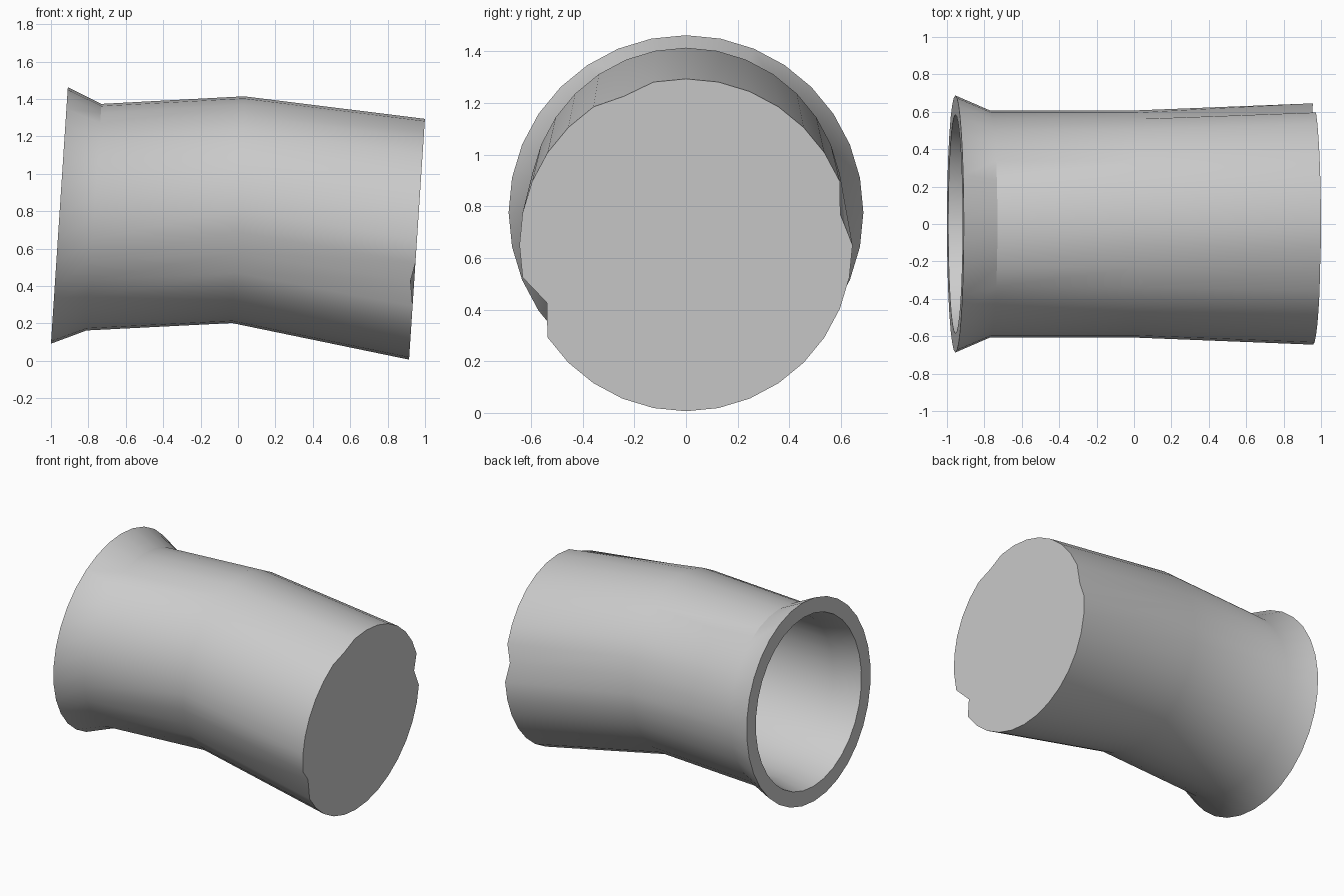
import bpy, bmesh, math
from mathutils import Vector

if "Cube" in bpy.data.objects:
    bpy.data.objects.remove(bpy.data.objects["Cube"])

SIDES = 32


def ring(bm, x, z, r, tilt, dents=None):
    """Loop of vertices around the pipe axis, leaning forward by tilt degrees."""
    t = math.radians(tilt)
    up = Vector((math.sin(t), 0, math.cos(t)))
    verts = []
    for i in range(SIDES):
        a = 2 * math.pi * i / SIDES
        scale, push = (dents or {}).get(i, (1, 0))
        p = Vector((x - push, 0, z)) + scale * r * (up * math.cos(a) + Vector((0, math.sin(a), 0)))
        verts.append(bm.verts.new(p))
    return verts


def bridge(bm, a, b):
    for i in range(SIDES):
        j = (i + 1) % SIDES
        bm.faces.new((a[i], a[j], b[j], b[i]))


bm = bmesh.new()

# chipped corners of the closed end: index -> (radius scale, setback)
chips = {7: (0.945, 0.012), 22: (0.905, 0.02), 30: (0.97, 0.0)}

# inner bore, flared mouth, bent outer wall
sections = [
    (0.935, 0.655, 0.570, 3.77, None),
    (0.0, 0.808, 0.540, 3.0, None),
    (-0.77, 0.768, 0.540, 3.77, None),
    (-0.955, 0.777, 0.585, 3.77, None),
    (-0.955, 0.777, 0.687, 3.77, None),
    (-0.77, 0.768, 0.607, 3.77, None),
    (0.0, 0.808, 0.607, 3.0, None),
    (0.957, 0.65, 0.645, 3.77, chips),
]
rings = [ring(bm, *s) for s in sections]
for a, b in zip(rings, rings[1:]):
    bridge(bm, a, b)

# bottom of the bore and closed end
bm.faces.new(rings[0])
bm.faces.new(rings[-1])
bmesh.ops.recalc_face_normals(bm, faces=bm.faces[:])

mesh = bpy.data.meshes.new("bent_pipe_socket")
bm.to_mesh(mesh)
bm.free()
pipe = bpy.data.objects.new("bent_pipe_socket", mesh)
bpy.context.collection.objects.link(pipe)
bpy.context.view_layer.objects.active = pipe
pipe.select_set(True)
bpy.ops.object.shade_smooth_by_angle(angle=math.radians(28))
